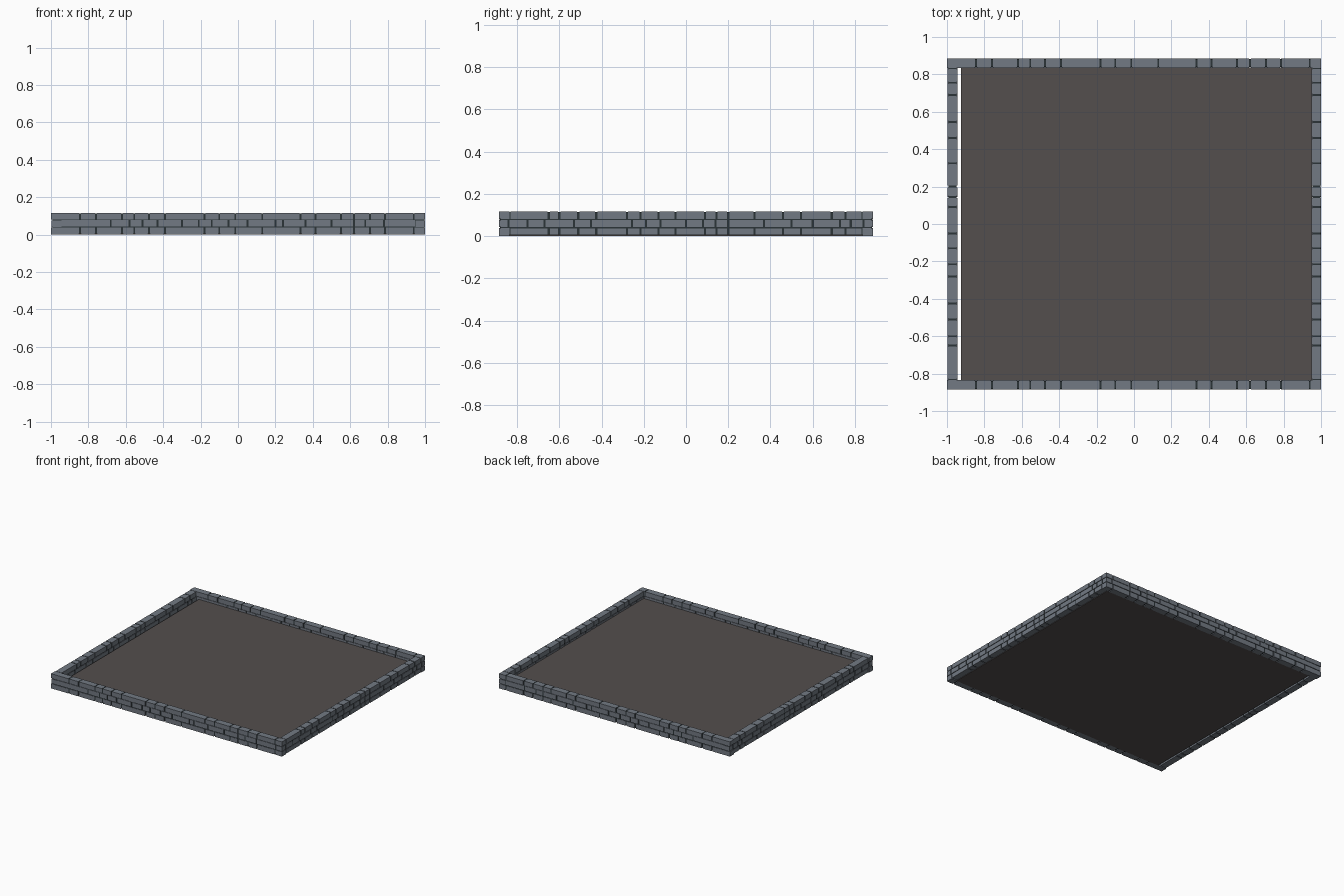
import bpy, bmesh
from mathutils import Matrix, Vector

if "Cube" in bpy.data.objects:
    bpy.data.objects.remove(bpy.data.objects["Cube"])

def material(name, rgb):
    m = bpy.data.materials.new(name)
    m.diffuse_color = (*rgb, 1)
    m.use_nodes = True
    m.node_tree.nodes["Principled BSDF"].inputs["Base Color"].default_value = m.diffuse_color
    return m

STONE = material("blue grey stone", (0.17, 0.193, 0.228))
MORTAR = material("dark mortar", (0.024, 0.034, 0.038))
SOIL = material("brown soil", (0.088, 0.077, 0.075))

def box(bm, lo, hi):
    lo, hi = Vector(lo), Vector(hi)
    bmesh.ops.create_cube(bm, size=1, matrix=Matrix.Translation((lo + hi) / 2)
                          @ Matrix.Diagonal((*(hi - lo), 1)))

def finish(bm, name, mat):
    me = bpy.data.meshes.new(name)
    bm.to_mesh(me)
    bm.free()
    me.materials.append(mat)
    bpy.context.collection.objects.link(bpy.data.objects.new(name, me))

X, Y, T, GAP, INSET = 1.0, 0.885, 0.05, 0.010, 0.004
# Courses: bottom, middle, top (z ranges)
LONG_COURSES = [(0.0, 0.037), (0.043, 0.0775), (0.0805, 0.115)]
SIDE_COURSES = [(0.004, 0.036), (0.042, 0.075), (0.081, 0.115)]

# Joint positions along each wall direction
X_OUTER = [-.845, -.76, -.62, -.555, -.475, -.39, -.18, -.1, -.015, .13,
           .335, .415, .55, .62, .705, .785, .94]
X_MID = [-.68, -.58, -.51, -.43, -.3, -.21, -.14, -.05, .05, .2,
         .24, .36, .5, .62, .68, .78]
Y_OUTER = [-.65, -.6, -.51, -.425, -.28, -.215, -.13, -.05, .09, .145,
           .2, .325, .46, .545, .69, .755]
Y_MID = [-.84, -.75, -.67, -.53, -.45, -.255, -.19, -.12, 0, .08, .14,
         .2, .37, .5, .6, .73, .78, .84]

def wall(name, along_x, side):
    bricks, core = bmesh.new(), bmesh.new()
    # Corners interlock: long walls run through on outer courses, side walls on the middle one
    for i, (z0, z1) in enumerate(LONG_COURSES if along_x else SIDE_COURSES):
        mid = i == 1
        if along_x:
            end, joints, depth = (X - T - GAP / 2 if mid else X), (X_MID if mid else X_OUTER), Y
        else:
            end, joints, depth = (Y if mid else Y - T - GAP / 2), (Y_MID if mid else Y_OUTER), X
        cuts = [-end] + [j for j in joints if abs(j) < end - 0.02] + [end]
        d0, d1 = sorted((side * depth, side * (depth - T)))
        if not along_x and side < 0:
            d0, d1 = d0 + 0.004, d1 + 0.006     # left wall sits slightly inward
        for a, b in zip(cuts, cuts[1:]):
            a += 0 if a == -end else GAP / 2
            b -= 0 if b == end else GAP / 2
            if along_x:
                box(bricks, (a, d0, z0), (b, d1, z1))
            else:
                box(bricks, (d0, a, z0), (d1, b, z1))
    # Recessed mortar core
    p, q = d0 + INSET, d1 - INSET
    e = (X if along_x else Y) - INSET * 2
    if along_x:
        box(core, (-e, p, 0.006), (e, q, 0.1135))
    else:
        box(core, (p, -e, 0.007), (q, e, 0.113))
    finish(bricks, name + "_bricks", STONE)
    finish(core, name + "_mortar", MORTAR)

wall("front_wall", True, -1)
wall("back_wall", True, 1)
wall("left_wall", False, -1)
wall("right_wall", False, 1)

# Solid soil bed, stopping just short of the left wall
bm = bmesh.new()
box(bm, (-0.925, -Y + T - 0.002, 0.0), (X - T + 0.002, Y - T + 0.002, 0.06))
finish(bm, "soil", SOIL)
